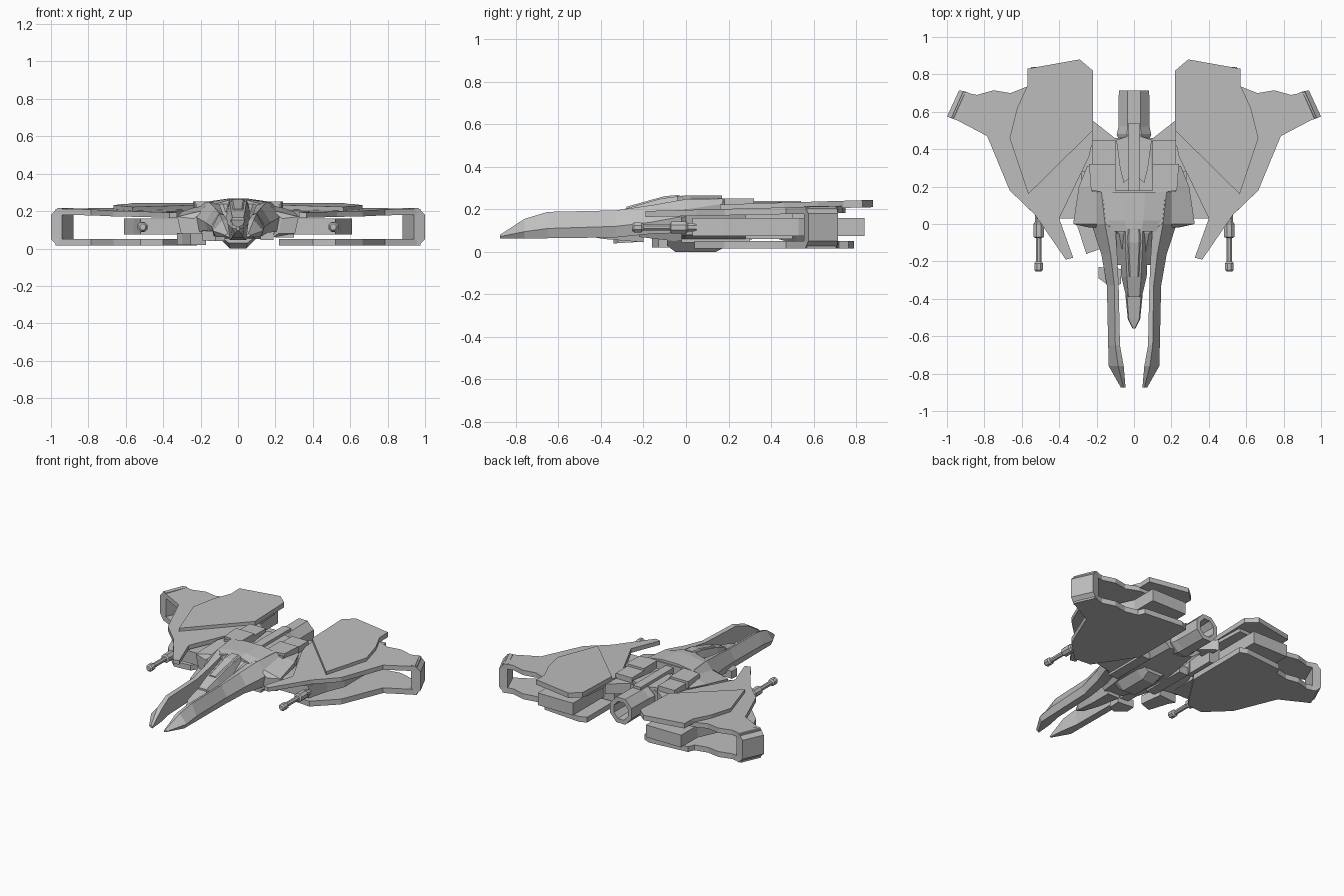
import bpy, bmesh, math

grey = bpy.data.materials.new("hull_grey")
grey.diffuse_color = (0.52, 0.52, 0.52, 1)


def finish(name, bm, mirror):
    bmesh.ops.recalc_face_normals(bm, faces=bm.faces)
    me = bpy.data.meshes.new(name)
    bm.to_mesh(me)
    bm.free()
    me.materials.append(grey)
    ob = bpy.data.objects.new(name, me)
    bpy.context.collection.objects.link(ob)
    if mirror:
        m = ob.modifiers.new("mirror", 'MIRROR')
        m.use_mirror_merge = False
    return ob


def loft(name, rings, mirror=False):
    """Skin a list of equal-length point rings and cap both ends."""
    bm = bmesh.new()
    vs = [[bm.verts.new(p) for p in r] for r in rings]
    n = len(rings[0])
    for a, b in zip(vs, vs[1:]):
        for i in range(n):
            j = (i + 1) % n
            bm.faces.new((a[i], a[j], b[j], b[i]))
    bm.faces.new(vs[0])
    bm.faces.new(vs[-1])
    return finish(name, bm, mirror)


def slab(name, pts, bottom, top, mirror=True):
    """Flat plate from a plan outline; bottom/top = (height at y=0, slope in y)."""
    return loft(name, [[(x, y, h + s * y) for x, y in pts] for h, s in (bottom, top)], mirror)


def box(name, x0, x1, y0, y1, z0, z1, mirror=True):
    return slab(name, [(x0, y0), (x1, y0), (x1, y1), (x0, y1)], (z0, 0), (z1, 0), mirror)


def hexes(name, secs):
    """Symmetric six-sided body: y, top width, side width, base width, top z, side z, base z."""
    return loft(name, [[(t, y, zt), (s, y, zm), (b, y, zb), (-b, y, zb), (-s, y, zm), (-t, y, zt)]
                       for y, t, s, b, zt, zm, zb in secs])


def ring(cx, y, cz, rx, rz, n=8):
    return [(cx + rx * math.cos(math.tau * (i + .5) / n), y,
             cz + rz * math.sin(math.tau * (i + .5) / n)) for i in range(n)]


# wings: upper plate, raised panel, lower plate
tip = [(0.66, 0.70), (0.75, 0.715), (0.84, 0.69), (0.915, 0.705), (0.975, 0.57), (0.785, 0.47)]
slab("upper_wing", [(0.22, 0.45), (0.24, 0.75), (0.57, 0.735)] + tip +
     [(0.665, 0.18), (0.53, 0.05), (0.365, -0.19), (0.325, -0.18), (0.40, 0.03), (0.24, 0.36)],
     (0.168, 0.02), (0.197, 0.026))
slab("wing_panel", [(0.22, 0.50), (0.22, 0.82), (0.29, 0.88), (0.57, 0.83), (0.57, 0.74),
                    (0.625, 0.62), (0.665, 0.46), (0.565, 0.16)], (0.188, 0.025), (0.218, 0.03))
slab("lower_wing", [(0.22, 0.32), (0.22, 0.77), (0.27, 0.79), (0.55, 0.765), (0.57, 0.72)] + tip +
     [(0.665, 0.18), (0.52, 0.04), (0.40, 0.05)], (0.015, 0), (0.052, 0))

# wing tip wall joining both plates, outer edge chamfered
loft("wing_tip", [[(1 - o, 0.575 - o * .4, z), (0.935 - o, 0.715 - o * .2, z),
                   (0.88, 0.70, z), (0.94, 0.555, z)]
                  for z, o in ((0.015, .035), (0.05, 0), (0.18, 0), (0.216, .035))], True)

# engine pods between the plates
slab("wing_pod", [(0.28, 0.03), (0.52, 0.03), (0.56, 0.18), (0.61, 0.30), (0.61, 0.53),
                  (0.55, 0.66), (0.55, 0.84), (0.28, 0.84)], (0.075, 0), (0.16, 0))
box("pod_root", 0.20, 0.30, 0.28, 0.50, 0.06, 0.19)

# wing guns
loft("wing_gun", [ring(0.51, y, 0.115, r, r) for y, r in
                  ((-0.255, .016), (-0.245, .025), (-0.21, .025), (-0.20, .016), (-0.075, .016),
                   (-0.07, .03), (0.0, .03), (0.01, .022), (0.05, .022))], True)

# front prongs sweeping back into the shoulders
prong = [  # y, inner x, ridge x, outer x, ridge z, outer z, base z
    (-0.875, 0.045, 0.055, 0.070, 0.080, 0.072, 0.062),
    (-0.76, 0.055, 0.085, 0.135, 0.155, 0.095, 0.062),
    (-0.65, 0.075, 0.100, 0.138, 0.188, 0.11, 0.064),
    (-0.33, 0.082, 0.105, 0.145, 0.195, 0.12, 0.068),
    (-0.16, 0.090, 0.125, 0.175, 0.220, 0.14, 0.085),
    (0.0, 0.100, 0.155, 0.228, 0.248, 0.17, 0.09),
    (0.18, 0.110, 0.175, 0.235, 0.250, 0.19, 0.09)]
loft("front_prong", [[(xi, y, zr - .008), (xr, y, zr), (xo, y, zo), (xo - .015, y, zb), (xi, y, zb)]
                     for y, xi, xr, xo, zr, zo, zb in prong], True)

# central hull, crown and rear deck
hexes("main_hull", [(-0.22, .05, .10, .06, .15, .13, .07), (-0.05, .08, .15, .10, .235, .16, .05),
                    (0.0, .15, .19, .11, .248, .18, .05), (0.18, .17, .22, .12, .25, .20, .05)])
hexes("hull_crown", [(-0.04, .04, .12, .1, .262, .238, .2), (0.02, .05, .15, .1, .266, .248, .2),
                     (0.17, .06, .17, .1, .266, .25, .2)])
hexes("rear_hull", [(0.18, .10, .20, .12, .20, .16, .05), (0.46, .08, .19, .09, .20, .15, .07)])
box("rear_deck", 0.10, 0.225, 0.17, 0.45, 0.18, 0.235)
slab("deck_block", [(0.10, 0.16), (0.23, 0.18), (0.24, 0.32), (0.10, 0.32)], (0.2, 0), (0.25, 0))
slab("rear_brace", [(0.09, 0.45), (0.23, 0.56), (0.23, 0.42)], (0.13, 0), (0.20, 0))
loft("side_armour", [[(0.20, y, z), (x, y, z - .03), (x - .02, y, .08), (0.19, y, .06)]
                     for y, x, z in ((-0.02, .235, .19), (0.0, .325, .20), (0.2, .295, .23),
                                     (0.31, .25, .235))], True)

# cockpit canopy, canopy ridge and nose
hexes("canopy", [(-0.39, .030, .042, .035, .165, .12, .09), (-0.28, .038, .068, .045, .205, .14, .08),
                 (-0.12, .045, .075, .05, .25, .16, .07), (-0.02, .045, .07, .05, .264, .2, .07),
                 (0.02, .02, .05, .05, .262, .2, .07)])
hexes("canopy_ridge", [(-0.28, .02, .032, .035, .212, .20, .17), (-0.10, .028, .04, .04, .262, .25, .2),
                       (-0.03, .025, .04, .04, .268, .255, .2)])
hexes("nose", [(-0.56, .004, .008, .004, .115, .105, .095), (-0.51, .028, .033, .018, .128, .11, .08),
               (-0.38, .038, .046, .03, .155, .12, .06), (-0.2, .04, .06, .045, .17, .12, .045)])

# belly
hexes("belly", [(-0.09, .09, .09, .05, .08, .06, .03), (-0.05, .10, .095, .045, .09, .05, .0),
                (0.14, .10, .095, .045, .09, .05, .0), (0.2, .09, .09, .05, .09, .06, .03)])
box("belly_pad", 0.12, 0.19, -0.02, 0.30, 0.045, 0.10)

# chin gun and side panel on the left only
slab("chin_gun", [(-0.19, -0.29), (-0.12, -0.34), (-0.07, -0.32), (-0.07, -0.24), (-0.19, -0.23)],
     (0.06, 0.06), (0.11, 0.05), False)
slab("left_side_panel", [(-0.255, -0.16), (-0.17, -0.13), (-0.19, 0.03), (-0.325, 0.02), (-0.3, -0.02)],
     (0.02, 0), (0.08, 0), False)

# rear engine: hollow nozzle, spine and side bulges
loft("engine_nozzle", [ring(0, y, 0.135, rx, rz) for y, rx, rz in
                       ((0.40, .07, .07), (0.48, .10, .095), (0.52, .09, .092), (0.715, .088, .095),
                        (0.715, .058, .065), (0.52, .05, .055))])
box("engine_spine", -0.03, 0.03, 0.17, 0.54, 0.18, 0.238, False)
slab("engine_bulge", [(0.03, 0.24), (0.055, 0.22), (0.075, 0.30), (0.095, 0.45), (0.03, 0.47)],
     (0.10, 0), (0.218, 0))
